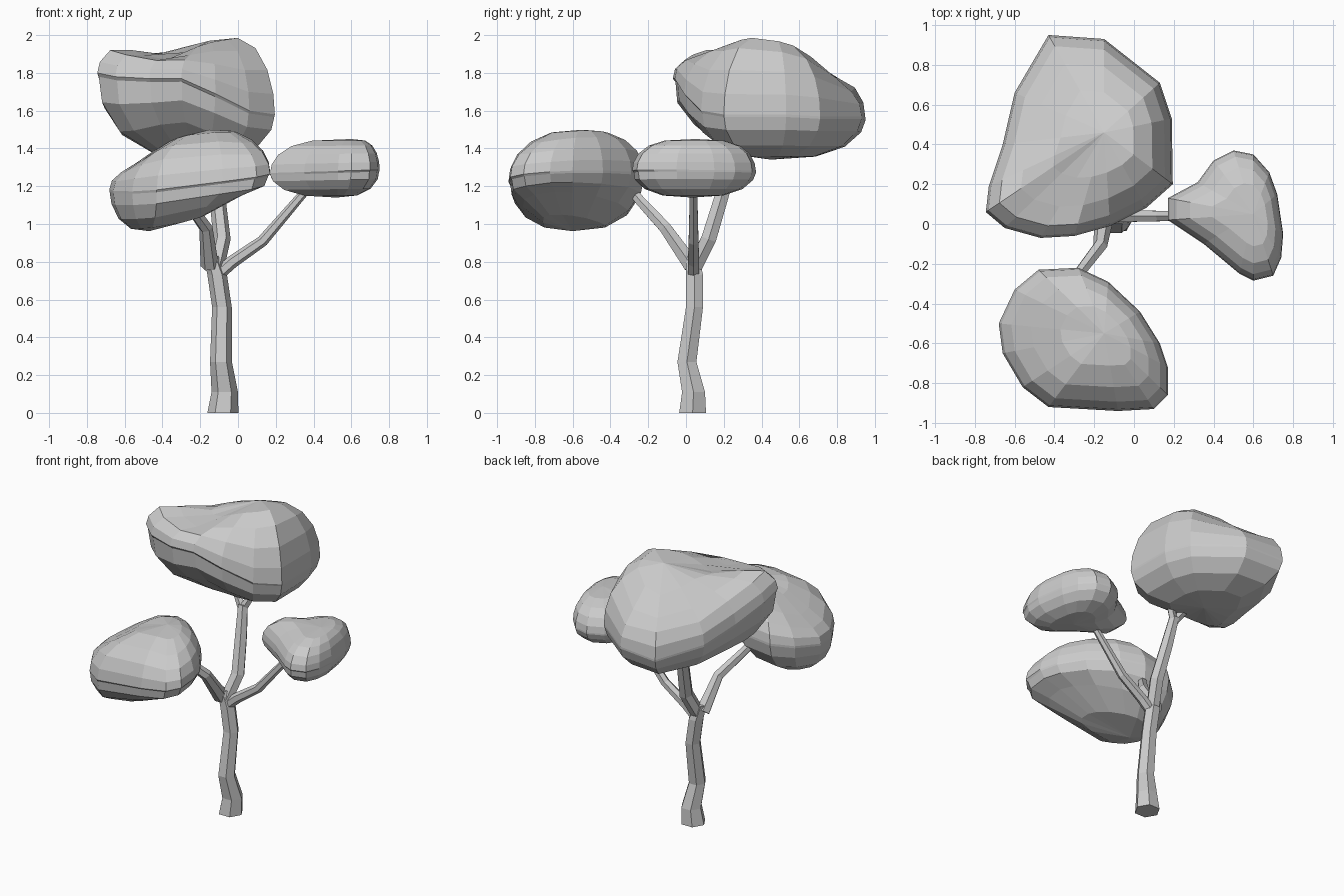
import bpy, bmesh, math
from mathutils import Vector

if "Cube" in bpy.data.objects:
    bpy.data.objects.remove(bpy.data.objects["Cube"])

grey = bpy.data.materials.new("plain grey")
grey.use_nodes = True
COLOR = (0.6, 0.6, 0.6, 1)
grey.diffuse_color = COLOR
grey.node_tree.nodes["Principled BSDF"].inputs["Base Color"].default_value = COLOR


def finish(bm, name):
    bmesh.ops.recalc_face_normals(bm, faces=bm.faces)
    mesh = bpy.data.meshes.new(name)
    bm.to_mesh(mesh)
    bm.free()
    mesh.materials.append(grey)
    ob = bpy.data.objects.new(name, mesh)
    bpy.context.collection.objects.link(ob)
    return ob


def bridge(bm, rings):
    for a, b in zip(rings, rings[1:]):
        n = len(a)
        for i in range(n):
            j = (i + 1) % n
            bm.faces.new((a[i], a[j], b[j], b[i]))


def limb(name, path, radii, sides=6, level=False):
    """Faceted tube through the path; level keeps every ring horizontal."""
    bm = bmesh.new()
    pts = [Vector(p) for p in path]
    rings = []
    for k, p in enumerate(pts):
        d = pts[min(k + 1, len(pts) - 1)] - pts[max(k - 1, 0)]
        d = Vector((0, 0, 1)) if level else d.normalized()
        u = (Vector((1, 0, 0)) - d * d.x).normalized()
        v = d.cross(u)
        angles = [math.tau * i / sides for i in range(sides)]
        rings.append([bm.verts.new(p + (u * math.cos(a) + v * math.sin(a)) * radii[k])
                      for a in angles])
    bridge(bm, rings)
    bm.faces.new(rings[0])
    bm.faces.new(rings[-1])
    return finish(bm, name)


def clump(name, rim, top, bottom, powers, top_bumps=(), bottom_bumps=()):
    """Foliage mass: a rim outline domed to a top and a bottom point, with
    soft bumps (x, y, width, height) that fade out at the rim."""
    bm = bmesh.new()
    rim = [Vector(p) for p in rim]
    mid = sum(rim, Vector()) / len(rim)
    top_half = (Vector(top), powers[0], top_bumps)
    bottom_half = (Vector(bottom), powers[1], bottom_bumps)

    def bump(q, step, bumps):
        for x, y, width, height in bumps:
            r2 = (q.x - x) ** 2 + (q.y - y) ** 2
            q.z += height * math.exp(-r2 / width ** 2) * min(1, step * 2)
        return bm.verts.new(q)

    def ring(half, step, lip=0.0):
        apex, power, bumps = half
        a = step * math.pi / 2
        out = []
        for p in rim:
            front = max(0.0, (mid - p).normalized().y)
            q = apex + (p - apex) * (math.cos(a) ** power * (1 - lip * front))
            q.z = p.z + (apex.z - p.z) * math.sin(a) - lip * 0.2
            out.append(bump(q, step, bumps))
        return out

    rings = [ring(top_half, s) for s in (0.8, 0.58, 0.36, 0.16)]
    rings += [ring(bottom_half, 0), ring(bottom_half, 0.02, 0.03)]
    rings += [ring(bottom_half, s) for s in (0.22, 0.48, 0.75)]
    bridge(bm, rings)
    for loop, (apex, _, bumps) in ((rings[0], top_half), (rings[-1], bottom_half)):
        tip = bump(apex.copy(), 1, bumps)
        for i, v in enumerate(loop):
            bm.faces.new((v, loop[(i + 1) % len(loop)], tip))
    return finish(bm, name)


# Trunk and branches
limb("trunk",
     [(-.08, .035, 0), (-.07, .04, .11), (-.09, .005, .27), (-.085, .045, .56),
      (-.11, .045, .73), (-.14, .035, .83)],
     [.082, .07, .058, .052, .052, .04], level=True)
limb("left_branch",
     [(-.11, .04, .73), (-.03, .04, .80), (.13, .04, .91), (.37, .04, 1.19)],
     [.035, .034, .03, .022])
limb("front_branch",
     [(-.15, .03, .78), (-.17, -.11, .98), (-.27, -.24, 1.12), (-.34, -.32, 1.22)],
     [.048, .036, .03, .026])
limb("back_branch",
     [(-.12, .04, .76), (-.085, .12, .92), (-.11, .19, 1.15), (-.13, .24, 1.34)],
     [.045, .046, .042, .034])
for side, tip in (("right", (-.25, .29, 1.48)), ("left", (-.04, .28, 1.48))):
    limb("back_twig_" + side, [(-.13, .235, 1.31), tip], [.028, .022], sides=5)

# Low clump at the front, rising toward the left
outline = [(-.68, -.5), (-.6, -.33), (-.48, -.23), (-.28, -.22), (-.13, -.29),
           (.03, -.44), (.13, -.6), (.17, -.72), (.17, -.86), (.1, -.93),
           (-.08, -.94), (-.43, -.92), (-.56, -.82), (-.66, -.65)]
clump("front_foliage", [(x, y, 1.27 + .13 * x + .09 * (y + .55)) for x, y in outline],
      (-.15, -.55, 1.51), (-.47, -.6, .955), (.75, .8),
      [(-.62, -.55, .3, -.12), (.1, -.85, .2, -.03)],
      [(.08, -.7, .33, .12), (-.1, -.35, .2, .05)])

# Small flat clump on the left
outline = [(.17, .13), (.32, .21), (.4, .32), (.5, .37), (.6, .35), (.68, .26),
           (.72, .15), (.75, -.05), (.74, -.17), (.7, -.26), (.6, -.285),
           (.53, -.25), (.35, -.1), (.17, .02)]
clump("left_foliage", [(x, y, 1.265 + .03 * x) for x, y in outline],
      (.6, .05, 1.45), (.52, .03, 1.14), (.62, .75))

# Tall clump at the back: raised front corner, dent beside it, sloping back
clump("back_foliage",
      [(-.745, .06, 1.8), (-.73, .19, 1.75), (-.66, .4, 1.66), (-.6, .66, 1.6),
       (-.43, .95, 1.56), (-.15, .93, 1.57), (.13, .71, 1.57), (.19, .53, 1.58),
       (.195, .2, 1.58), (.06, .08, 1.6), (-.12, -.01, 1.69), (-.3, -.06, 1.77),
       (-.47, -.07, 1.77), (-.65, -.02, 1.78)],
      (-.15, .46, 2.0), (-.2, .45, 1.34), (.72, .78),
      [(-.7, .08, .15, .03), (-.38, .18, .2, -.1), (-.5, .6, .24, -.1),
       (-.2, .86, .28, -.14), (.15, .35, .15, .03)],
      [(-.3, 0, .22, .07)])
